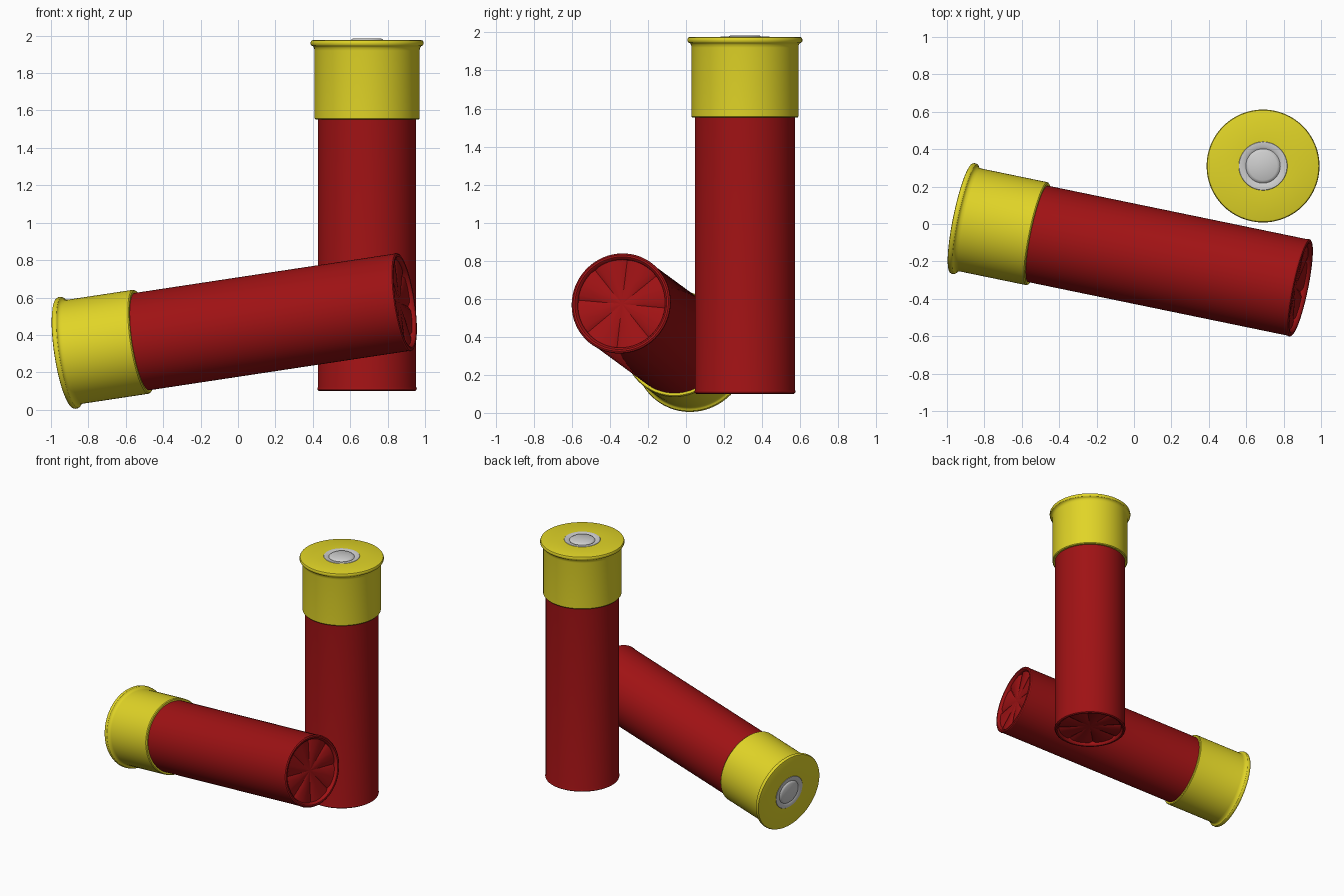
import bpy, bmesh, math
from mathutils import Vector, Matrix

if "Cube" in bpy.data.objects:
    bpy.data.objects.remove(bpy.data.objects["Cube"])

SIDES = 64
LENGTH = 1.88


def material(name, rgb):
    m = bpy.data.materials.new(name)
    m.diffuse_color = (*rgb, 1)
    m.use_nodes = True
    m.node_tree.nodes["Principled BSDF"].inputs["Base Color"].default_value = m.diffuse_color
    return m


RED = material("red plastic", (0.35, 0.006, 0.007))
BRASS = material("yellow brass", (0.75, 0.66, 0.02))
SILVER = material("silver primer", (0.62, 0.62, 0.62))


def finish(bm, name, mat, matrix):
    bmesh.ops.remove_doubles(bm, verts=bm.verts, dist=1e-5)
    bmesh.ops.recalc_face_normals(bm, faces=bm.faces)
    me = bpy.data.meshes.new(name)
    bm.to_mesh(me)
    bm.free()
    me.materials.append(mat)
    ob = bpy.data.objects.new(name, me)
    bpy.context.collection.objects.link(ob)
    ob.matrix_world = matrix
    bpy.ops.object.select_all(action='DESELECT')
    ob.select_set(True)
    bpy.context.view_layer.objects.active = ob
    bpy.ops.object.shade_smooth_by_angle(angle=math.radians(32))


def lathe(name, profile, mat, matrix):
    """Spin a list of (radius, z) points round the local z axis."""
    bm = bmesh.new()
    vs = [bm.verts.new((r, 0, z)) for r, z in profile]
    es = [bm.edges.new(p) for p in zip(vs, vs[1:])]
    bmesh.ops.spin(bm, geom=vs + es, cent=(0, 0, 0), axis=(0, 0, 1),
                   angle=math.tau, steps=SIDES, use_merge=True)
    finish(bm, name, mat, matrix)


def crimp(name, mat, matrix):
    """Folded end disc with eight radial grooves."""
    bm = bmesh.new()
    angles = [(math.radians(45 * k + a), d) for k in range(8)
              for a, d in ((-6, 0), (0, 0.014), (6, 0), (22.5, -0.002))]
    rings = []
    for r in (0.012, 0.12, 0.238):
        rings.append([bm.verts.new((r * math.cos(a), r * math.sin(a),
                                    0.022 + d * r / 0.238 + 0.008 * (1 - r / 0.238)))
                      for a, d in angles])
    n = len(angles)
    for lo, hi in zip(rings, rings[1:]):
        for i in range(n):
            j = (i + 1) % n
            bm.faces.new((lo[i], hi[i], hi[j], lo[j]))
    bm.faces.new(rings[0])
    finish(bm, name, mat, matrix)


def shell(prefix, matrix):
    L = LENGTH
    # plastic tube with rolled mouth
    lathe(prefix + "_tube", [(0.234, 0.045), (0.234, 0.018), (0.238, 0.008), (0.246, 0.001),
                             (0.256, 0.0), (0.264, 0.005), (0.266, 0.012), (0.263, 0.022),
                             (0.263, 1.50)], RED, matrix)
    crimp(prefix + "_crimp", RED, matrix)
    # brass cup with flared rim
    lathe(prefix + "_brass_head", [(0.262, 1.452), (0.276, 1.452), (0.281, 1.458), (0.281, 1.82),
                                   (0.283, 1.835), (0.290, 1.844), (0.298, 1.848),
                                   (0.302, 1.855), (0.302, 1.865), (0.298, 1.873),
                                   (0.290, 1.876), (0.13, 1.876)], BRASS, matrix)
    # primer ring and raised cap
    lathe(prefix + "_primer", [(0.13, L - 0.004), (0.128, L - 0.002), (0.102, L - 0.002),
                               (0.092, L - 0.008), (0.086, L - 0.002), (0.076, L + 0.004),
                               (0, L + 0.004)], SILVER, matrix)


# standing shell, head up
shell("standing_shell", Matrix.Translation((0.69, 0.31, 0.10)))

# leaning shell, aimed from crimp end to head
tip = Vector((0.893, -0.343, 0.577))
head = Vector((-0.925, 0.032, 0.302))
zax = (head - tip).normalized()
xax = Vector((0, 0.09, 1))
xax = (xax - zax * xax.dot(zax)).normalized()
yax = zax.cross(xax)
rot = Matrix((xax, yax, zax)).transposed().to_4x4()
shell("leaning_shell", Matrix.Translation(tip) @ rot)
